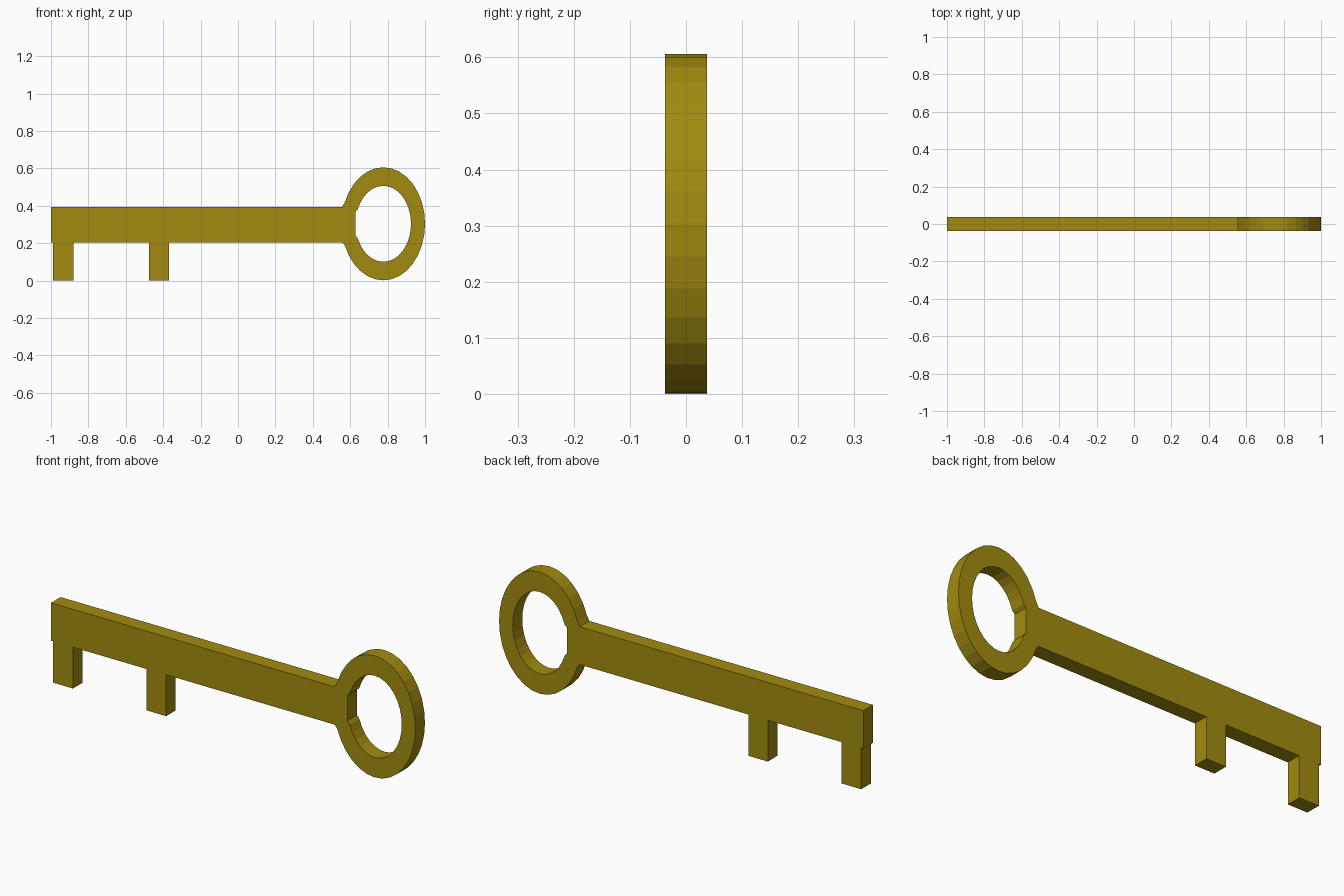
import bpy, bmesh
from math import sin, cos, pi

if "Cube" in bpy.data.objects:
    bpy.data.objects.remove(bpy.data.objects["Cube"])

HALF = 0.0375                       # half thickness of the key
SHAFT_LOW, SHAFT_TOP = 0.205, 0.393
NECK_X = 0.557                      # where the shaft meets the bow

brass = bpy.data.materials.new("brass")
brass.diffuse_color = (0.36, 0.26, 0.005, 1)
brass.use_nodes = True
brass.node_tree.nodes["Principled BSDF"].inputs["Base Color"].default_value = brass.diffuse_color


def finish(name, bm):
    bmesh.ops.recalc_face_normals(bm, faces=bm.faces)
    mesh = bpy.data.meshes.new(name)
    bm.to_mesh(mesh)
    bm.free()
    mesh.materials.append(brass)
    obj = bpy.data.objects.new(name, mesh)
    bpy.context.collection.objects.link(obj)
    return obj


def box(name, x0, x1, z0, z1):
    bm = bmesh.new()
    bmesh.ops.create_cube(bm, size=1)
    for v in bm.verts:
        v.co = ((x0 + x1) / 2 + v.co.x * (x1 - x0),
                v.co.y * 2 * HALF,
                (z0 + z1) / 2 + v.co.z * (z1 - z0))
    return finish(name, bm)


def oval(rx, rz, left_x, left_low, left_top, n=32):
    """Oval outline whose leftmost three points form a flat."""
    pts = [(0.777 + rx * cos(2 * pi * i / n), 0.304 + rz * sin(2 * pi * i / n))
           for i in range(n)]
    m = n // 2
    pts[m - 1] = (left_x, left_top)
    pts[m] = (left_x, (left_low + left_top) / 2)
    pts[m + 1] = (left_x, left_low)
    return pts


# Shaft and the two teeth of the bit
box("shaft", -1.0, NECK_X, SHAFT_LOW, SHAFT_TOP)
box("end_tooth", -0.988, -0.88, 0.0, SHAFT_LOW)
box("inner_tooth", -0.475, -0.368, 0.0, SHAFT_LOW)

# Oval bow: outer and inner outlines, front and back
outer = oval(0.223, 0.302, NECK_X, SHAFT_LOW, SHAFT_TOP)
inner = oval(0.148, 0.203, 0.627, 0.243, 0.368)
bm = bmesh.new()
loops = [[bm.verts.new((x, y, z)) for x, z in outline]
         for outline, y in ((outer, -HALF), (outer, HALF),
                            (inner, HALF), (inner, -HALF))]
for k in range(4):
    a, b = loops[k], loops[(k + 1) % 4]
    for i in range(len(a)):
        j = (i + 1) % len(a)
        bm.faces.new((a[i], a[j], b[j], b[i]))
finish("bow", bm)
